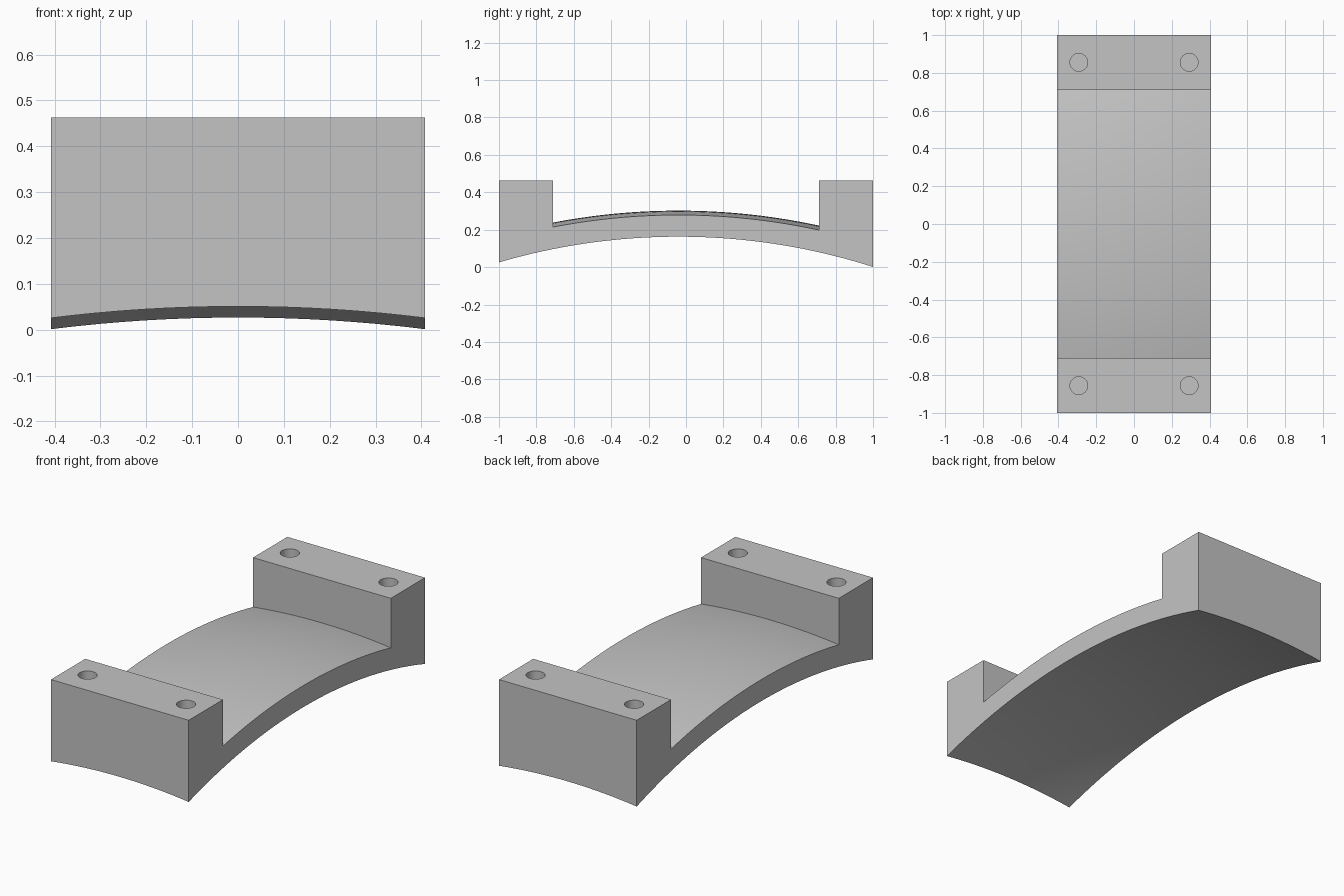
import bpy
import bmesh
from math import sqrt

if "Cube" in bpy.data.objects:
    bpy.data.objects.remove(bpy.data.objects["Cube"], do_unlink=True)

HALF_X, HALF_Y, TOP = 0.408, 1.0, 0.463
SHOULDER = 0.71                       # inner face of the end blocks
CENTRE_Y, UNDER_R, THICK, APEX = -0.04, 3.45, 0.115, 0.187
HOLE_X, HOLE_Y, HOLE_R, HOLE_DEPTH = 0.292, 0.856, 0.047, 0.25
STEPS_X, STEPS_Y = 16, 40


def dome(x, y, offset=0.0):
    """Height of the spherical shell, offset outwards from its underside."""
    r = UNDER_R + offset
    return APEX - UNDER_R + sqrt(r * r - x * x - (y - CENTRE_Y) ** 2)


def spread(limit, steps):
    return [limit * (2 * i / steps - 1) for i in range(steps + 1)]


def outline(x):
    """Side outline of the saddle at one station across its width."""
    under = [(x, y, dome(x, y)) for y in spread(HALF_Y, STEPS_Y)]
    seat = [(x, -y, dome(x, -y, THICK)) for y in spread(SHOULDER, STEPS_Y)]
    back = [(x, HALF_Y, TOP), (x, SHOULDER, TOP)]
    front = [(x, -SHOULDER, TOP), (x, -HALF_Y, TOP)]
    return under + back + seat + front


grey = bpy.data.materials.new("plain grey")
grey.use_nodes = True
colour = (0.55, 0.55, 0.55, 1)
grey.diffuse_color = colour
grey.node_tree.nodes["Principled BSDF"].inputs["Base Color"].default_value = colour

# Saddle body: outlines bridged across the width and capped on both sides
bm = bmesh.new()
rings = [[bm.verts.new(p) for p in outline(x)] for x in spread(HALF_X, STEPS_X)]
count = len(rings[0])
for a, b in zip(rings, rings[1:]):
    for i in range(count):
        j = (i + 1) % count
        bm.faces.new((a[i], a[j], b[j], b[i]))
bm.faces.new(rings[0])
bm.faces.new(rings[-1])
bmesh.ops.recalc_face_normals(bm, faces=bm.faces)
# Merge the flat strips into single faces
bmesh.ops.dissolve_limit(bm, angle_limit=0.0005, verts=bm.verts, edges=bm.edges)
mesh = bpy.data.meshes.new("saddle_body")
bm.to_mesh(mesh)
bm.free()
mesh.materials.append(grey)
body = bpy.data.objects.new("saddle_body", mesh)
bpy.context.collection.objects.link(body)

# Blind bolt holes in the end blocks
cutters = []
for sx in (-1, 1):
    for sy in (-1, 1):
        bpy.ops.mesh.primitive_cylinder_add(
            vertices=32, radius=HOLE_R, depth=2 * HOLE_DEPTH,
            location=(sx * HOLE_X, sy * HOLE_Y, TOP))
        cutter = bpy.context.object
        cutter.name = "bolt_hole_cutter"
        cutter.hide_render = True
        cutter.data.materials.append(grey)
        cutters.append(cutter)
        cut = body.modifiers.new("bolt_hole", 'BOOLEAN')
        cut.operation = 'DIFFERENCE'
        cut.solver = 'EXACT'
        cut.object = cutter

bpy.ops.object.select_all(action='DESELECT')
body.select_set(True)
bpy.context.view_layer.objects.active = body
for name in [m.name for m in body.modifiers]:
    bpy.ops.object.modifier_apply(modifier=name)
for cutter in cutters:
    bpy.data.objects.remove(cutter, do_unlink=True)
bpy.ops.object.shade_smooth_by_angle(angle=0.5)
